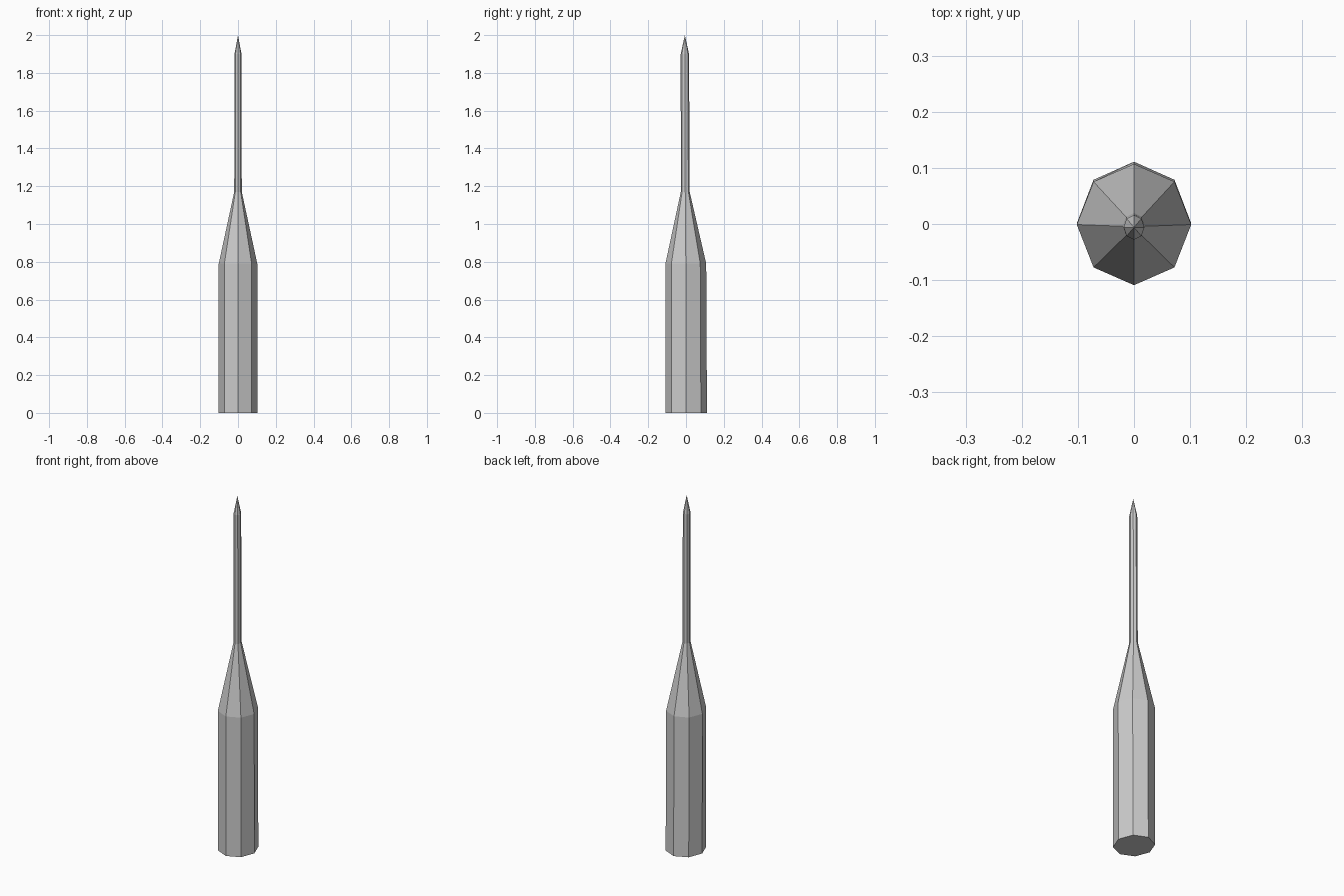
import bpy, bmesh, math

cube = bpy.data.objects.get("Cube")
if cube:
    bpy.data.objects.remove(cube, do_unlink=True)

SIDES = 8

# One grey metal for the whole tool
metal = bpy.data.materials.new("grey_metal")
metal.use_nodes = True
grey = (0.6, 0.6, 0.6, 1)
metal.diffuse_color = grey
metal.node_tree.nodes["Principled BSDF"].inputs["Base Color"].default_value = grey


def ring(bm, z, rx, ry, cy):
    """Eight-sided cross-section with corners on the axes."""
    angles = [math.tau * i / SIDES for i in range(SIDES)]
    return [bm.verts.new((rx * math.cos(a), cy + ry * math.sin(a), z)) for a in angles]


# Cross-sections from the base up: height, x radius, y radius, y centre
sections = [
    (0.0, 0.102, 0.110, 0.001),     # flat base
    (0.79, 0.102, 0.108, -0.001),   # shoulder of the handle
    (1.17, 0.02, 0.0235, -0.004),   # end of the taper
    (1.9, 0.0185, 0.022, -0.006),   # top of the shaft
]

bm = bmesh.new()
rings = [ring(bm, *s) for s in sections]
bm.faces.new(rings[0][::-1])
tip = bm.verts.new((0, -0.006, 2))
for i in range(SIDES):
    j = (i + 1) % SIDES
    for low, high in zip(rings, rings[1:]):
        bm.faces.new((low[i], low[j], high[j], high[i]))
    bm.faces.new((rings[-1][i], rings[-1][j], tip))

mesh = bpy.data.meshes.new("pointed_tool")
bm.to_mesh(mesh)
bm.free()
mesh.materials.append(metal)
tool = bpy.data.objects.new("pointed_tool", mesh)
bpy.context.collection.objects.link(tool)
